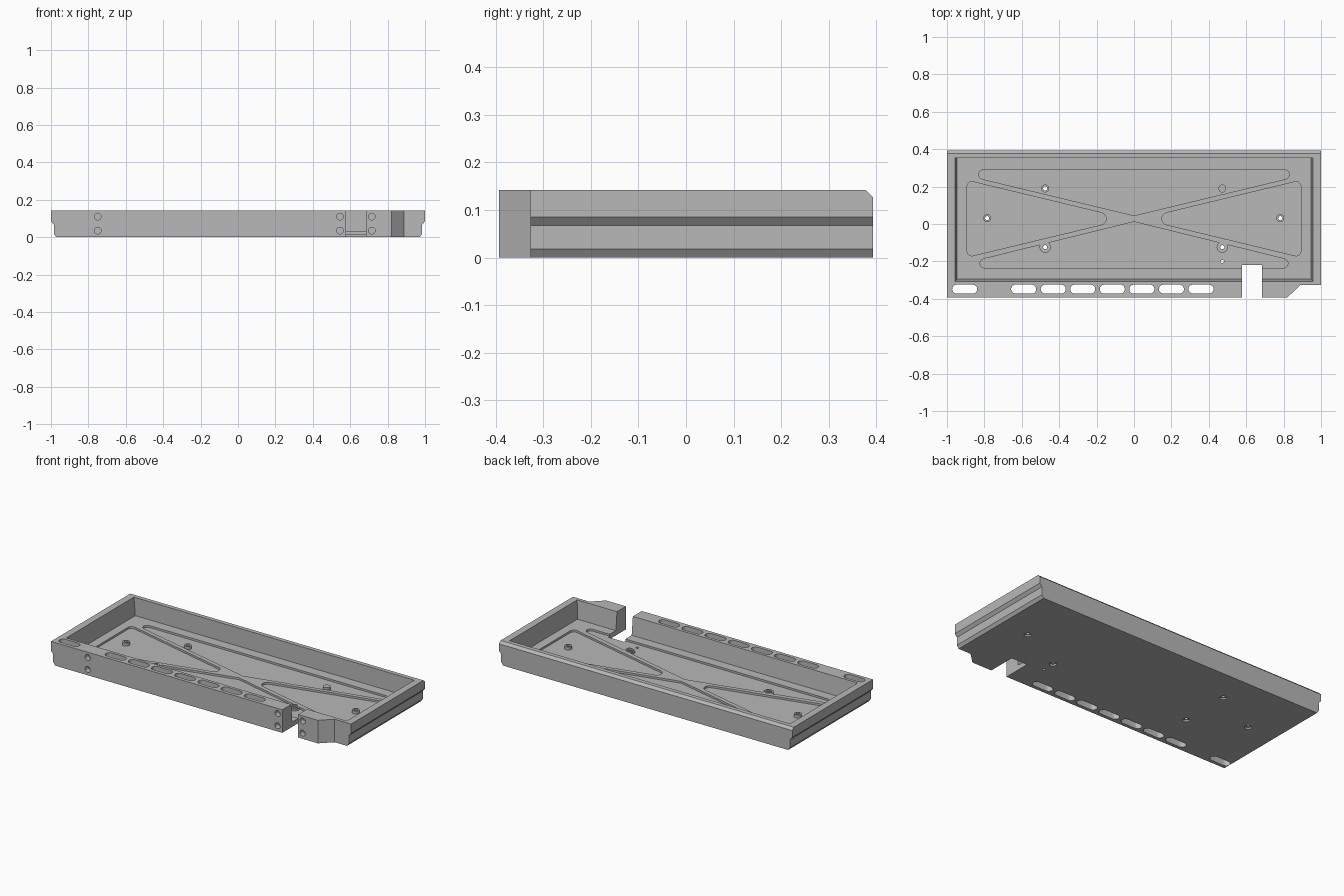
import bpy, bmesh, math
from mathutils import Vector

if "Cube" in bpy.data.objects:
    bpy.data.objects.remove(bpy.data.objects["Cube"])

grey = bpy.data.materials.new("light_grey_metal")
grey.diffuse_color = (0.48, 0.48, 0.48, 1)
grey.use_nodes = True
grey.node_tree.nodes["Principled BSDF"].inputs["Base Color"].default_value = grey.diffuse_color
FLOOR, POCKET, TOP = 0.03, 0.018, 0.142


def prism(name, pts, a, b, axis="z", pts2=None):
    """Solid between outline pts at a and outline pts2 at b along the axis."""
    put = (lambda p, w: (p[0], p[1], w)) if axis == "z" else (lambda p, w: (p[0], w, p[1]))
    bm = bmesh.new()
    lo = [bm.verts.new(put(p, a)) for p in pts]
    hi = [bm.verts.new(put(p, b)) for p in (pts2 or pts)]
    bm.faces.new(lo)
    bm.faces.new(hi)
    n = len(pts)
    for i in range(n):
        bm.faces.new((lo[i], lo[(i + 1) % n], hi[(i + 1) % n], hi[i]))
    bmesh.ops.recalc_face_normals(bm, faces=bm.faces)
    me = bpy.data.meshes.new(name)
    bm.to_mesh(me)
    bm.free()
    me.materials.append(grey)
    ob = bpy.data.objects.new(name, me)
    bpy.context.collection.objects.link(ob)
    return ob


def circle(x, y, r, n=24):
    return [(x + r * math.cos(2 * math.pi * i / n), y + r * math.sin(2 * math.pi * i / n)) for i in range(n)]


def rect(x0, y0, x1, y1):
    return [(x0, y0), (x1, y0), (x1, y1), (x0, y1)]


def slot(x, y, half, r, n=10):
    arc = [math.pi * i / n - math.pi / 2 for i in range(n + 1)]
    right = [(x + half - r + r * math.cos(t), y + r * math.sin(t)) for t in arc]
    return right + [(2 * x - px, 2 * y - py) for px, py in right]


def rounded(corners, n=8):
    """Polygon with a fillet radius at each corner (x, y, r)."""
    out = []
    for i, (x, y, r) in enumerate(corners):
        p = Vector((x, y))
        if r == 0:
            out.append((x, y))
            continue
        d1 = (Vector(corners[i - 1][:2]) - p).normalized()
        d2 = (Vector(corners[(i + 1) % len(corners)][:2]) - p).normalized()
        half = d1.angle(d2) / 2
        c = p + (d1 + d2).normalized() * (r / math.sin(half))
        s = p + d1 * (r / math.tan(half)) - c
        e = p + d2 * (r / math.tan(half)) - c
        a0 = math.atan2(s.y, s.x)
        da = (math.atan2(e.y, e.x) - a0 + math.pi) % (2 * math.pi) - math.pi
        out += [(c.x + r * math.cos(a0 + da * k / n), c.y + r * math.sin(a0 + da * k / n)) for k in range(n + 1)]
    return out


def cut(ob, cutter):
    cutter.hide_render = True
    mod = ob.modifiers.new("cut", "BOOLEAN")
    mod.operation, mod.solver, mod.object = "DIFFERENCE", "EXACT", cutter
    bpy.context.view_layer.objects.active = ob
    bpy.ops.object.modifier_apply(modifier=mod.name)
    bpy.data.objects.remove(cutter)


# Tray body: stepped side profile run from front to back
side = [(0.972, 0), (0.985, 0.018), (0.985, 0.067), (1, 0.085), (1, TOP)]
tray = prism("tray", side + [(-x, z) for x, z in reversed(side)], -0.393, 0.393, "y")

# Main cavity, slightly drafted on the front and ends
cut(tray, prism("cavity", rect(-0.947, -0.295, 0.947, 0.352), FLOOR, 0.15,
                pts2=rect(-0.957, -0.307, 0.957, 0.352)))

# Four shallow floor pockets that leave an X-shaped rib
pockets = [
    [(0, 0.045, 0), (1.02, 0.29, 0.0255), (-1.02, 0.29, 0.0255)],
    [(0, 0.012, 0), (-1.0, -0.235, 0.0245), (1.0, -0.235, 0.0245)],
]
for s in (-1, 1):
    pockets.append([(s * 0.041, 0.028, 0.033), (s * 0.892, 0.233, 0.025), (s * 0.892, -0.177, 0.025)])
for p in pockets:
    cut(tray, prism("pocket", rounded(p), POCKET, 0.06))

# Back top chamfer
cut(tray, prism("back_chamfer", rect(-1.1, 0.393, 1.1, 0.5), 0.127, 0.157,
                pts2=rect(-1.1, 0.363, 1.1, 0.5)))
# Front gap and cut-off front right corner
cut(tray, prism("gap", rect(0.577, -0.5, 0.685, -0.22), -0.1, 0.3))
cut(tray, prism("corner", [(0.82, -0.393), (0.82, -0.5), (1.1, -0.5), (1.1, -0.327), (0.888, -0.327)], -0.1, 0.3))

# Slots through the front wall
for x in [-0.905] + [-0.59 + 0.158 * i for i in range(7)]:
    cut(tray, prism("slot", slot(x, -0.348, 0.067, 0.024), -0.1, 0.3))
# Screw holes in the front face
for x in (-0.75, 0.545, 0.715):
    for z in (0.035, 0.11):
        cut(tray, prism("screw_hole", circle(x, z, 0.018), -0.45, -0.36, "y"))

# Mounting bosses; the last one has no hole
bosses = [(-0.785, 0.031), (0.782, 0.031), (-0.475, 0.19), (-0.475, -0.124), (0.472, -0.124), (0.472, 0.19)]
for i, (x, y) in enumerate(bosses):
    parts = [prism("mounting_boss_%d" % i, circle(x, y, 0.021), 0.014, 0.037)]
    if y < 0:
        parts.append(prism("boss_land_%d" % i, circle(x, y, 0.03), 0.014, FLOOR - 0.0005))
    if i < 5:
        for ob in parts + [tray]:
            cut(ob, prism("bore", circle(x, y, 0.011), -0.1, 0.1))
        cut(tray, prism("counterbore", circle(x, y, 0.02), -0.1, 0.01))
# Small pin hole
cut(tray, prism("pin_hole", circle(0.472, -0.2, 0.009, 12), -0.1, 0.1))

for ob in bpy.context.scene.objects:
    ob.select_set(True)
bpy.context.view_layer.objects.active = tray
bpy.ops.object.shade_smooth_by_angle(angle=math.radians(25))
